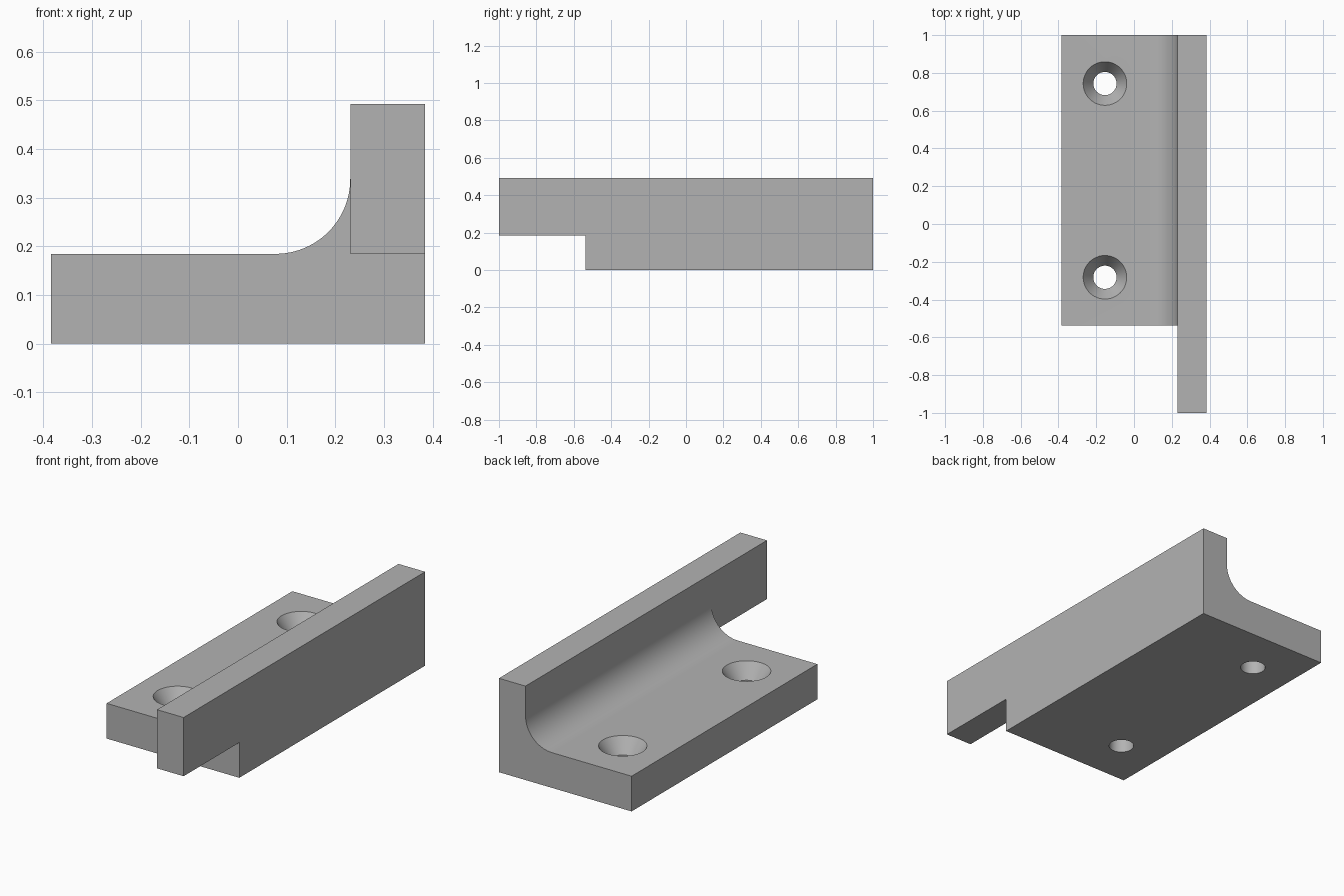
import bpy, bmesh
from math import sin, cos, pi

cube = bpy.data.objects.get("Cube")
if cube:
    bpy.data.objects.remove(cube, do_unlink=True)

U = 2 / 130                       # design unit
HALF_W, WALL_X = 25 * U, 15 * U   # outer side, inner wall face
BASE_Z, WALL_Z = 12 * U, 32 * U
FILLET = 10 * U
BASE_LEN, OVERHANG = 100 * U, 30 * U

grey = bpy.data.materials.new("plain grey")
grey.use_nodes = True
colour = (0.45, 0.45, 0.45, 1)
grey.diffuse_color = colour
grey.node_tree.nodes["Principled BSDF"].inputs["Base Color"].default_value = colour


def finish(bm, name):
    bmesh.ops.recalc_face_normals(bm, faces=bm.faces[:])
    mesh = bpy.data.meshes.new(name)
    bm.to_mesh(mesh)
    bm.free()
    mesh.materials.append(grey)
    obj = bpy.data.objects.new(name, mesh)
    bpy.context.collection.objects.link(obj)
    return obj


def pull(bm, faces, distance):
    """Extrude faces toward the front and return the new end faces."""
    geom = bmesh.ops.extrude_face_region(bm, geom=faces)["geom"]
    verts = [g for g in geom if isinstance(g, bmesh.types.BMVert)]
    bmesh.ops.translate(bm, verts=verts, vec=(0, -distance, 0))
    return [g for g in geom if isinstance(g, bmesh.types.BMFace)]


# Bracket: base and wall profiles share edges, then the wall runs on past the base
bm = bmesh.new()


def point(x, z):
    return bm.verts.new((x, 1, z))


STEPS = 24
arc = [point(WALL_X - FILLET + FILLET * sin(a), BASE_Z + FILLET - FILLET * cos(a))
       for a in (pi / 2 * i / STEPS for i in range(STEPS + 1))]
inner, outer = point(WALL_X, BASE_Z), point(HALF_W, BASE_Z)
base = bm.faces.new([point(HALF_W, 0), point(-HALF_W, 0), point(-HALF_W, BASE_Z)]
                    + arc + [inner, outer])
wall = bm.faces.new([outer, inner, arc[-1], point(WALL_X, WALL_Z), point(HALF_W, WALL_Z)])
ends = pull(bm, [base, wall], BASE_LEN)
wall_end = max(ends, key=lambda f: f.calc_center_median().z)
pull(bm, [wall_end], OVERHANG)
bracket = finish(bm, "bracket")


# Countersunk screw holes: a lathed cutter with a straight bore and a cone
def hole_cutter(y):
    bore, head, depth, spare = 4 * U, 7.5 * U, 5 * U, 2 * U
    profile = [(bore, -spare), (bore, BASE_Z - depth), (head, BASE_Z), (head, BASE_Z + spare)]
    bm = bmesh.new()
    n = 48
    rings = [[bm.verts.new((-10 * U + r * cos(2 * pi * i / n), y + r * sin(2 * pi * i / n), z))
              for i in range(n)] for r, z in profile]
    for low, high in zip(rings, rings[1:]):
        for i in range(n):
            j = (i + 1) % n
            bm.faces.new((low[i], low[j], high[j], high[i]))
    bm.faces.new(rings[0][::-1])
    bm.faces.new(rings[-1])
    cutter = finish(bm, "hole_cutter")
    cutter.hide_render = True
    return cutter


bpy.ops.object.select_all(action="DESELECT")
bracket.select_set(True)
bpy.context.view_layer.objects.active = bracket
for y in (1 - BASE_LEN / 6, 1 - BASE_LEN * 5 / 6):
    cutter = hole_cutter(y)
    mod = bracket.modifiers.new("screw hole", "BOOLEAN")
    mod.operation, mod.solver, mod.object = "DIFFERENCE", "EXACT", cutter
    bpy.ops.object.modifier_apply(modifier=mod.name)
    bpy.data.objects.remove(cutter, do_unlink=True)

bpy.ops.object.shade_smooth_by_angle()
